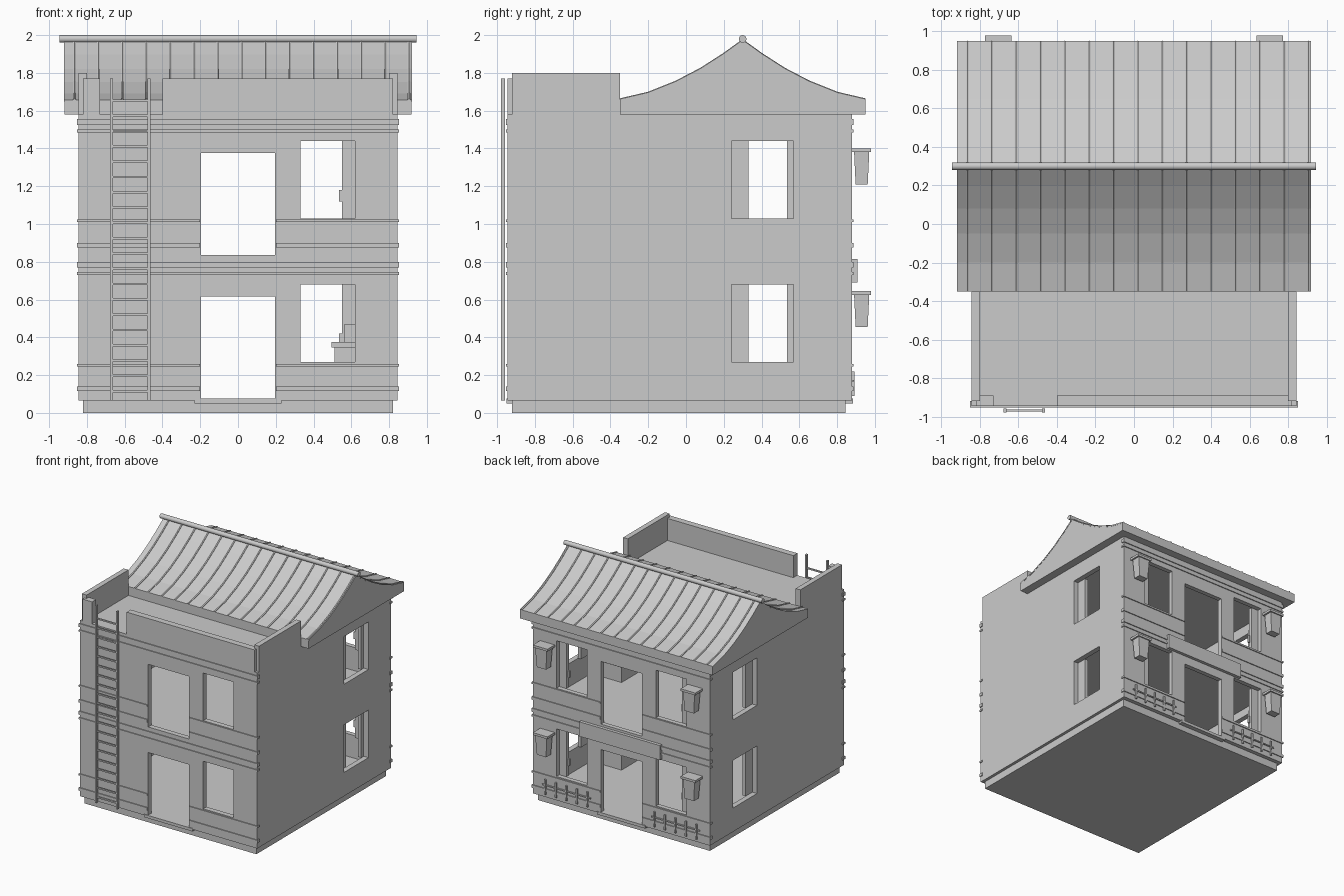
import bpy, bmesh
from mathutils import Vector

if "Cube" in bpy.data.objects:
    bpy.data.objects.remove(bpy.data.objects["Cube"])

grey = bpy.data.materials.new("plain grey")
grey.use_nodes = True
COLOR = (0.6, 0.6, 0.6, 1)
grey.diffuse_color = COLOR
grey.node_tree.nodes["Principled BSDF"].inputs["Base Color"].default_value = COLOR


def finish(name, bm):
    bmesh.ops.recalc_face_normals(bm, faces=bm.faces)
    mesh = bpy.data.meshes.new(name)
    bm.to_mesh(mesh)
    bm.free()
    mesh.materials.append(grey)
    obj = bpy.data.objects.new(name, mesh)
    bpy.context.collection.objects.link(obj)
    return obj


def box(name, xs, ys, zs, taper=1.0):
    """Axis-aligned box; taper scales the bottom face."""
    bm = bmesh.new()
    bmesh.ops.create_cube(bm, size=1)
    lo = Vector((min(xs), min(ys), min(zs)))
    hi = Vector((max(xs), max(ys), max(zs)))
    for v in bm.verts:
        s = taper if v.co.z < 0 else 1
        v.co.x *= s
        v.co.y *= s
        v.co = (lo + hi) / 2 + Vector([c * d for c, d in zip(v.co, hi - lo)])
    return finish(name, bm)


def wall(name, us, vs, ws, holes, place):
    """Wall panel with rectangular holes (u0, u1, v0, v1); place maps u, v, w to space."""
    bm = bmesh.new()
    ug = sorted({*us, *[u for h in holes for u in h[:2]]})
    vg = sorted({*vs, *[v for h in holes for v in h[2:]]})
    verts = {}

    def vert(i, j, w):
        if (i, j, w) not in verts:
            verts[i, j, w] = bm.verts.new(place(ug[i], vg[j], ws[w]))
        return verts[i, j, w]

    def solid(i, j):
        if not (0 <= i < len(ug) - 1 and 0 <= j < len(vg) - 1):
            return False
        u, v = (ug[i] + ug[i + 1]) / 2, (vg[j] + vg[j + 1]) / 2
        return not any(a < u < b and c < v < d for a, b, c, d in holes)

    for i in range(len(ug) - 1):
        for j in range(len(vg) - 1):
            if not solid(i, j):
                continue
            ring = [(i, j), (i + 1, j), (i + 1, j + 1), (i, j + 1)]
            for w in (0, 1):
                bm.faces.new([vert(*p, w) for p in ring])
            steps = [(0, -1), (1, 0), (0, 1), (-1, 0)]
            for k, (di, dj) in enumerate(steps):
                if not solid(i + di, j + dj):
                    p, q = ring[k], ring[(k + 1) % 4]
                    bm.faces.new([vert(*p, 0), vert(*q, 0), vert(*q, 1), vert(*p, 1)])
    return finish(name, bm)


def prism(name, profile, x):
    """Extrude a (y, z) outline from -x to x."""
    bm = bmesh.new()
    face = bm.faces.new([bm.verts.new((-x, y, z)) for y, z in profile])
    out = bmesh.ops.extrude_face_region(bm, geom=[face])["geom"]
    bmesh.ops.translate(bm, vec=(2 * x, 0, 0),
                        verts=[g for g in out if isinstance(g, bmesh.types.BMVert)])
    return finish(name, bm)


def tube(name, points, radius, sides=8):
    """Round bar along a path, built from short cylinders."""
    bm = bmesh.new()
    for a, b in zip(points, points[1:]):
        a, b = Vector(a), Vector(b)
        made = bmesh.ops.create_cone(bm, cap_ends=True, segments=sides, radius1=radius,
                                     radius2=radius, depth=(b - a).length)
        turn = (b - a).to_track_quat("Z", "Y")
        for v in made["verts"]:
            v.co = turn @ v.co + (a + b) / 2
    return finish(name, bm)


W = 0.845
SIDES = (("right", -1), ("left", 1))
STOREYS = (("lower", 0.27, 0.68), ("upper", 1.03, 1.44))
DOORS = [(-0.195, 0.195, 0.075, 0.615), (-0.195, 0.195, 0.835, 1.375)]
WALL_Z = (0.065, 1.58)

# Base, floors and door sills
box("base", (-0.82, 0.82), (-0.92, 0.845), (0, 0.065))
box("ground_floor", (-0.8, 0.8), (-0.9, 0.84), (0.055, 0.075))
box("upper_floor", (-0.8, 0.8), (-0.9, 0.84), (0.75, 0.83))
box("terrace_floor", (-0.8, 0.8), (-0.9, 0.84), (1.53, 1.58))
box("front_sill", (-0.23, 0.23), (-0.95, -0.9), (0.05, 0.075))
box("back_sill", (-0.23, 0.23), (0.84, 0.885), (0.05, 0.075))

# Walls with door and window openings
front_holes = DOORS + [(0.33, 0.62, a, b) for _, a, b in STOREYS]
back_holes = front_holes + [(-0.62, -0.33, a, b) for _, a, b in STOREYS]
side_holes = [(0.24, 0.57, a, b) for _, a, b in STOREYS]
along_x = lambda u, v, w: (u, w, v)
along_y = lambda u, v, w: (w, u, v)
wall("front_wall", (-W, W), WALL_Z, (-0.945, -0.9), front_holes, along_x)
wall("back_wall", (-W, W), WALL_Z, (0.84, 0.88), back_holes, along_x)
for side, s in SIDES:
    wall(side + "_wall", (-0.9, 0.84), WALL_Z, (s * 0.8, s * W), side_holes, along_y)

# Open casement frames inside the windows
for storey, a, b in STOREYS:
    for side, s in SIDES:
        tag = f"{storey}_{side}"
        box(tag + "_casement", (s * 0.55, s * 0.62), (0.81, 0.84), (a, b))
        box(tag + "_handle", (s * 0.535, s * 0.55), (0.81, 0.825), (a + 0.09, a + 0.15))
        box(tag + "_side_casement", (s * 0.77, s * 0.8), (0.24, 0.33), (a, b))
        box(tag + "_side_jamb", (s * 0.77, s * 0.8), (0.535, 0.57), (a, b))

# Horizontal mouldings, broken at the doors
BANDS = ((0.115, 0.14), (0.245, 0.26), (0.73, 0.745), (0.77, 0.8), (0.875, 0.9),
         (1.01, 1.025), (1.485, 1.5), (1.525, 1.555))
for face, ys in (("front", (-0.953, -0.92)), ("back", (0.855, 0.888))):
    for n, zs in enumerate(BANDS):
        if any(d[2] < zs[0] < d[3] for d in DOORS):
            for side, s in SIDES:
                box(f"{face}_{side}_moulding_{n}", (s * 0.2, s * 0.852), ys, zs)
        else:
            box(f"{face}_moulding_{n}", (-0.852, 0.852), ys, zs)

# Terrace parapets with a gap for the ladder
for side, s in SIDES:
    box(side + "_parapet", (s * 0.8, s * W), (-0.92, -0.35), (1.58, 1.8))
box("front_parapet", (-0.4, 0.82), (-0.945, -0.89), (1.58, 1.77))
box("corner_parapet", (-0.82, -0.73), (-0.945, -0.89), (1.58, 1.77))

# Swept gable roof
slope = [(-0.35, 1.645), (-0.2, 1.68), (-0.05, 1.74), (0.08, 1.808), (0.2, 1.885), (0.3, 1.957)]
curve = slope + [(0.6 - y, z) for y, z in reversed(slope[:-1])]
prism("gable_block", [(-0.35, 1.58)] + curve + [(0.95, 1.58)], 0.918)
sheet = [(y, z + 0.012) for y, z in curve]
prism("roof_sheet", sheet + list(reversed(curve)), 0.92)
for k in range(-7, 8):
    x = 0.02 + 0.1265 * k
    tube(f"roof_rib_{k + 7}", [(x, y, z) for y, z in sheet], 0.008, 6)
ridge = tube("ridge_cap", [(-0.945, 0.3, 1.98), (0.945, 0.3, 1.98)], 0.02, 16)

# Ladder
for x in (-0.67, -0.47):
    box("ladder_rail", (x - 0.008, x + 0.008), (-0.98, -0.958), (0.065, 1.77))
for k in range(20):
    z = 0.115 + 0.081 * k
    box("ladder_rung", (-0.67, -0.47), (-0.975, -0.963), (z - 0.006, z + 0.006))

# Back sign board, wall lamps and low railings
box("sign_board", (-0.385, 0.385), (0.88, 0.907), (0.69, 0.815))
for side, s in SIDES:
    for top in (0.645, 1.4):
        c = s * 0.705
        box("lamp_cap", (c - 0.07, c + 0.07), (0.88, 0.98), (top - 0.02, top))
        box("lamp_body", (c - 0.055, c + 0.055), (0.89, 0.97), (top - 0.19, top - 0.02), 0.8)
    for k in range(5):
        x = s * (0.32 + 0.1 * k)
        box("railing_bar", (x - 0.007, x + 0.007), (0.88, 0.893), (0.09, 0.22))
    box("railing_beam", (s * 0.29, s * 0.75), (0.88, 0.89), (0.165, 0.175))

# Built-in benches
box("lower_bench", (0.51, 0.8), (-0.5, 0.15), (0.075, 0.345))
box("lower_bench_seat", (0.495, 0.8), (-0.52, 0.17), (0.345, 0.375))
box("lower_bench_back", (0.565, 0.8), (-0.5, 0.15), (0.375, 0.47))
box("upper_bench", (0.51, 0.8), (-0.5, 0.15), (0.83, 0.97))
box("upper_bench_seat", (0.495, 0.8), (-0.52, 0.17), (0.97, 1.0))

# Smooth the round ridge cap
bpy.context.view_layer.objects.active = ridge
ridge.select_set(True)
bpy.ops.object.shade_smooth_by_angle()
